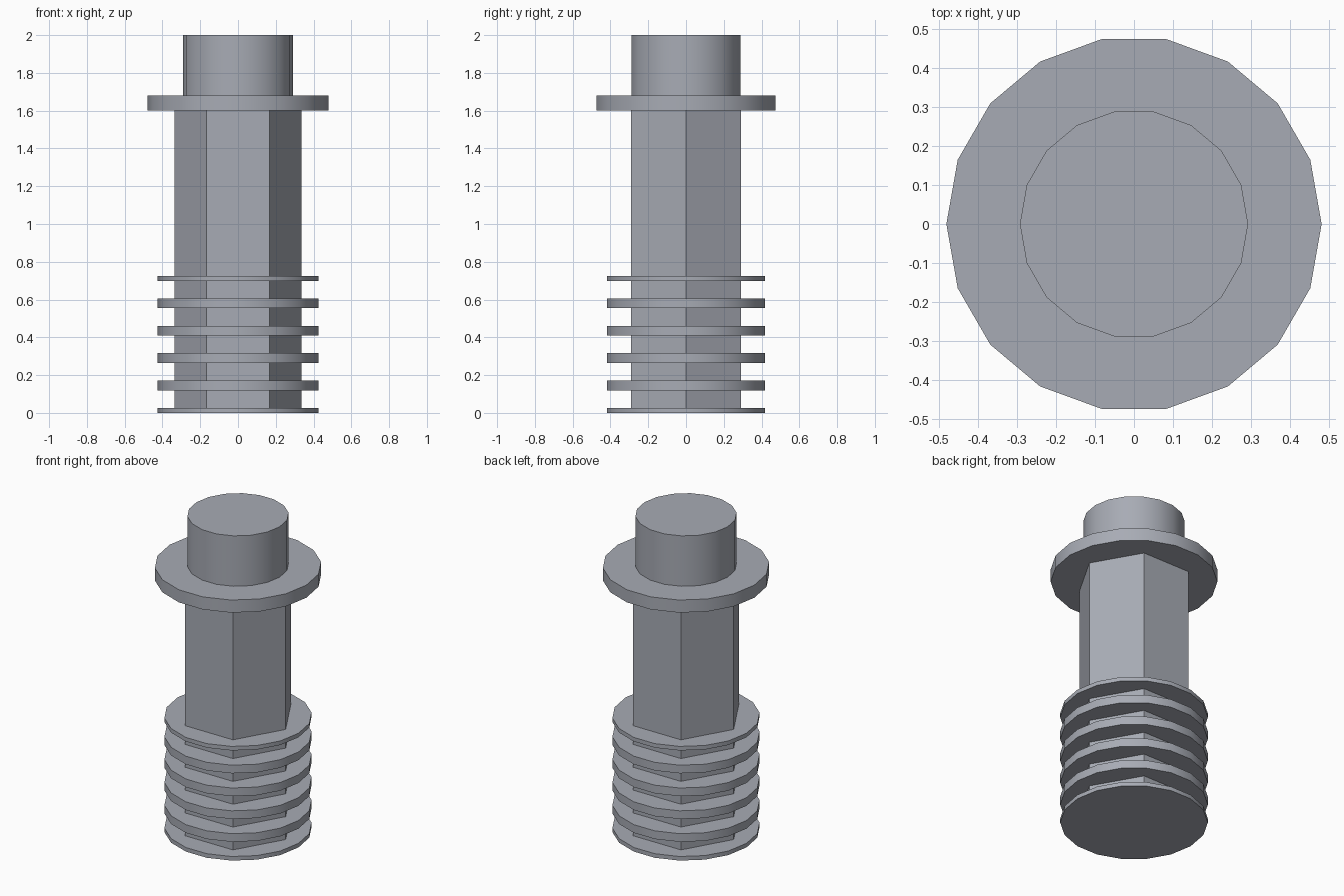
import bpy
import math

cube = bpy.data.objects.get("Cube")
if cube:
    bpy.data.objects.remove(cube, do_unlink=True)

SIDES = 18

# One grey metal for the whole model
metal = bpy.data.materials.new("grey metal")
metal.use_nodes = True
colour = (0.39, 0.41, 0.46, 1.0)
metal.diffuse_color = colour
metal.node_tree.nodes["Principled BSDF"].inputs["Base Color"].default_value = colour


def prism(name, radius, bottom, top, sides=SIDES):
    """Upright prism with its first corner on the +x axis."""
    bpy.ops.mesh.primitive_cylinder_add(
        vertices=sides, radius=radius, depth=top - bottom,
        location=(0, 0, (bottom + top) / 2), rotation=(0, 0, math.pi / 2))
    bpy.ops.object.transform_apply(location=False, rotation=True, scale=False)
    obj = bpy.context.object
    obj.name = name
    obj.data.materials.append(metal)
    bpy.ops.object.shade_smooth_by_angle(angle=math.radians(30))
    return obj


# Hexagonal shaft, wide collar and round cap
prism("hex_shaft", 0.335, 0.01, 1.61, sides=6)
prism("collar", 0.48, 1.6, 1.68)
prism("cap", 0.292, 1.67, 2.0)

# Evenly spaced fins; the lowest and highest are half as thick
FINS, PITCH, HALF = 6, 0.145, 0.026
LAST = FINS - 1
for i in range(FINS):
    z = i * PITCH
    low = z if i == 0 else z - HALF
    high = z if i == LAST else z + HALF
    prism(f"fin_{i + 1}", 0.425, low, high)
